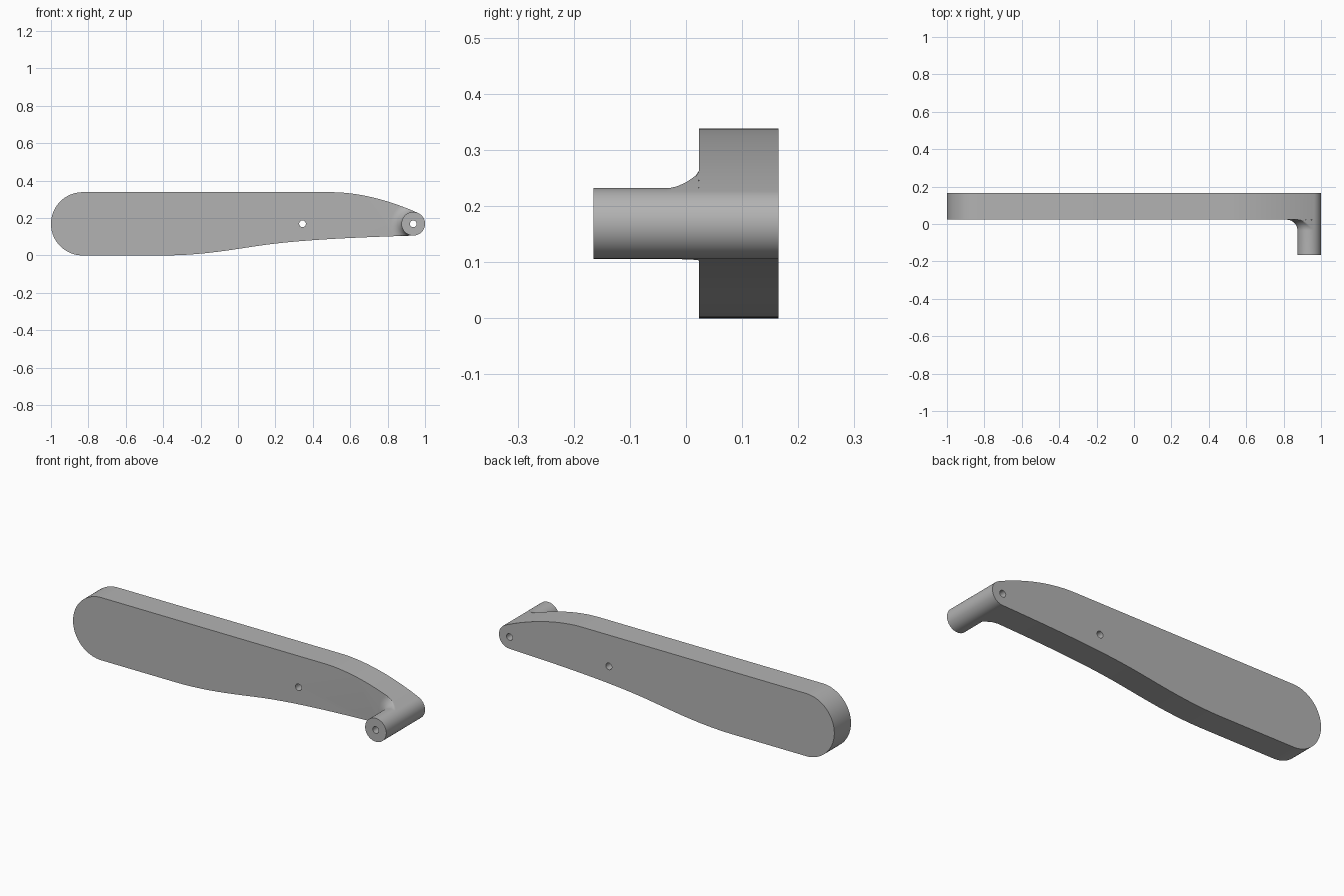
import bpy, bmesh, math
from mathutils import Vector
from mathutils.geometry import interpolate_bezier

cube = bpy.data.objects.get("Cube")
if cube:
    bpy.data.objects.remove(cube)

HEIGHT, FRONT, BACK = 0.338, 0.023, 0.165
MID = HEIGHT / 2
TIP = Vector((0.937, MID))
TIP_R, FILLET, HOLE_R = 0.063, 0.058, 0.018
STEPS = 120                       # angular steps round the boss

grey = bpy.data.materials.new("satin grey")
grey.use_nodes = True
colour = (0.45, 0.45, 0.45, 1)
grey.diffuse_color = colour
grey.node_tree.nodes["Principled BSDF"].inputs["Base Color"].default_value = colour


def arc(centre, radius, start, end, step):
    return [centre + radius * Vector((math.cos(math.radians(a)), math.sin(math.radians(a))))
            for a in range(start, end + 1, step)]


def bezier(a, b, c, d, count=24):
    pts = interpolate_bezier(*[Vector(p).to_3d() for p in (a, b, c, d)], count)
    return [p.to_2d() for p in pts]


def skin(name, rings):
    """Closed solid through matching rings of (x, z) points at depths y."""
    bm = bmesh.new()
    loops = [[bm.verts.new((p.x, y, p.y)) for p in ring] for y, ring in rings]
    for a, b in zip(loops, loops[1:]):
        for i in range(len(a)):
            j = (i + 1) % len(a)
            bm.faces.new((a[i], a[j], b[j], b[i]))
    bm.faces.new(loops[0])
    bm.faces.new(loops[-1])
    bmesh.ops.recalc_face_normals(bm, faces=bm.faces)
    mesh = bpy.data.meshes.new(name)
    bm.to_mesh(mesh)
    bm.free()
    obj = bpy.data.objects.new(name, mesh)
    bpy.context.collection.objects.link(obj)
    mesh.materials.append(grey)
    return obj


def combine(target, tool, operation):
    mod = target.modifiers.new(operation.lower(), 'BOOLEAN')
    mod.operation, mod.solver, mod.object = operation, 'EXACT', tool
    bpy.context.view_layer.objects.active = target
    bpy.ops.object.modifier_apply(modifier=mod.name)
    bpy.data.objects.remove(tool)


# Side outline: rounded butt, S-curved belly, small round tip, sloping back
tip_arc = arc(TIP, TIP_R, -90, 66, 3)
outline = arc(Vector((MID - 1, MID)), MID, 90, 270, 3)
outline += bezier((-0.4, 0), (-0.2, 0), (-0.05, 0.028), (0.1, 0.05))
outline += bezier((0.1, 0.05), (0.3, 0.08), (0.55, 0.094), tip_arc[0])[1:-1]
outline += tip_arc
outline += bezier(tip_arc[-1], (0.864, 0.272), (0.68, HEIGHT), (0.5, HEIGHT))[1:]
arm = skin("lever_arm", [(FRONT, outline), (BACK, outline)])


def reach(direction):
    """Distance from the boss axis to the outline along a direction."""
    best = 9
    for a, b in zip(outline, outline[1:] + outline[:1]):
        e, w = b - a, a - TIP
        det = direction.cross(e)
        if abs(det) > 1e-9:
            t, s = w.cross(e) / det, w.cross(direction) / det
            if t > 0 and -1e-4 <= s <= 1 + 1e-4:
                best = min(best, t)
    return max(best, TIP_R)


# Boss with a fillet flaring into the arm, trimmed to the arm's outline
dirs = arc(Vector((0, 0)), 1, 0, 357, 3)
reaches = [reach(d) for d in dirs]
rings = [(-BACK, [TIP + d * TIP_R for d in dirs])]
for i in range(17):
    a = math.radians(90 * i / 16)
    flare = TIP_R + FILLET * (1 - math.cos(a))
    rings.append((FRONT - FILLET * (1 - math.sin(a)),
                  [TIP + d * min(flare, r) for d, r in zip(dirs, reaches)]))
boss = skin("pivot_boss", rings)
combine(arm, boss, 'UNION')

# Pin holes through the boss and the arm
for x in (TIP.x, 0.345):
    ring = arc(Vector((x, MID)), HOLE_R, 0, 350, 10)
    combine(arm, skin("hole_cutter", [(-0.3, ring), (0.3, ring)]), 'DIFFERENCE')

bpy.ops.object.select_all(action='DESELECT')
arm.select_set(True)
bpy.context.view_layer.objects.active = arm
bpy.ops.object.shade_smooth_by_angle(angle=math.radians(30))
